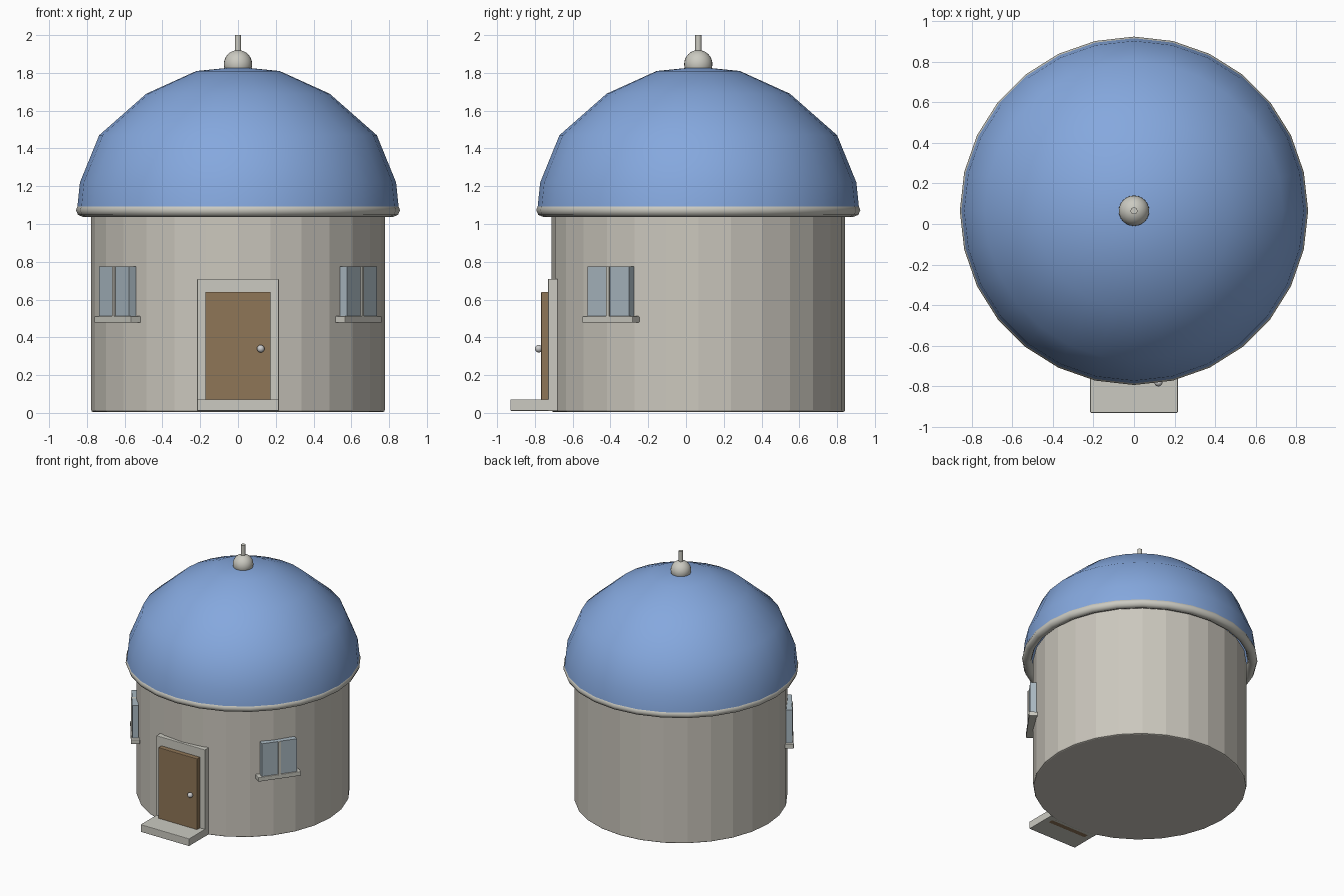
import bpy, bmesh, math
from mathutils import Vector, Matrix

cube = bpy.data.objects.get("Cube")
if cube:
    bpy.data.objects.remove(cube, do_unlink=True)

SIDES = 28
CENTRE = Vector((0, 0.065, 0))


def material(name, r, g, b):
    """Flat material from display values 0-255, converted to linear."""
    rgb = [((c / 255 + 0.055) / 1.055) ** 2.4 for c in (r, g, b)]
    m = bpy.data.materials.new(name)
    m.use_nodes = True
    m.diffuse_color = (*rgb, 1)
    bsdf = m.node_tree.nodes["Principled BSDF"]
    bsdf.inputs["Base Color"].default_value = (*rgb, 1)
    return m


STONE = material("warm stone", 203, 199, 189)
TRIM = material("pale trim", 203, 202, 193)
BLUE = material("dome blue", 133, 168, 222)
WOOD = material("door wood", 143, 118, 87)
GLASS = material("window glass", 170, 185, 194)
METAL = material("knob metal", 205, 205, 205)


def finish(name, bm, mat, smooth=False, bevel=0):
    bmesh.ops.recalc_face_normals(bm, faces=bm.faces)
    for f in bm.faces:
        f.smooth = smooth
    mesh = bpy.data.meshes.new(name)
    bm.to_mesh(mesh)
    bm.free()
    mesh.materials.append(mat)
    ob = bpy.data.objects.new(name, mesh)
    bpy.context.collection.objects.link(ob)
    if bevel:
        mod = ob.modifiers.new("soft_edges", "BEVEL")
        mod.width, mod.segments = bevel, 2
        mod.limit_method = "ANGLE"
    return ob


def box(name, size, loc, mat, turn=0, bevel=0.004):
    bm = bmesh.new()
    m = Matrix.Translation(loc) @ Matrix.Rotation(turn, 4, "Z") @ Matrix.Diagonal((*size, 1))
    bmesh.ops.create_cube(bm, size=1, matrix=m)
    return finish(name, bm, mat, bevel=bevel)


def lathe(name, profile, mat, sides=SIDES, smooth=True, closed=False, bevel=0):
    """Spin a (radius, height) profile round the building's axis."""
    bm = bmesh.new()
    verts = [bm.verts.new(CENTRE + Vector((r, 0, z))) for r, z in profile]
    pairs = list(zip(verts, verts[1:]))
    if closed:
        pairs.append((verts[-1], verts[0]))
    edges = [bm.edges.new(p) for p in pairs]
    bmesh.ops.spin(bm, geom=verts + edges, cent=CENTRE, axis=(0, 0, 1),
                   angle=math.tau, steps=sides)
    bmesh.ops.remove_doubles(bm, verts=bm.verts, dist=0.0005)
    return finish(name, bm, mat, smooth, bevel)


def ball(name, radius, loc, mat):
    bm = bmesh.new()
    bmesh.ops.create_uvsphere(bm, u_segments=24, v_segments=16, radius=radius,
                              matrix=Matrix.Translation(loc))
    return finish(name, bm, mat, smooth=True)


# Round faceted wall
bm = bmesh.new()
bmesh.ops.create_cone(bm, cap_ends=True, segments=SIDES, radius1=0.777, radius2=0.777,
                      depth=1.07, matrix=Matrix.Translation(CENTRE + Vector((0, 0, 0.54))))
finish("wall", bm, STONE, bevel=0.01)

# Dome and the rounded eaves ring
lathe("dome", [(0.852, 1.075), (0.837, 1.22), (0.735, 1.47), (0.485, 1.69),
               (0.22, 1.81), (0, 1.832)], BLUE)
ring = [(0.822 + 0.036 * math.cos(math.tau * i / 8),
         1.074 + 0.036 * math.sin(math.tau * i / 8)) for i in range(8)]
lathe("eaves_ring", ring, TRIM, closed=True)

# Finial: ball with a short rod
ball("finial_ball", 0.075, CENTRE + Vector((0, 0, 1.846)), TRIM)
rod = lathe("finial_rod", [(0, 1.88), (0.017, 1.88), (0.017, 2.0), (0, 2.0)],
            TRIM, sides=16, smooth=False)

# Entrance
box("door_frame", (0.432, 0.05, 0.70), (0, -0.705, 0.36), TRIM)
box("door", (0.345, 0.06, 0.63), (0, -0.737, 0.325), WOOD)
box("door_step", (0.432, 0.245, 0.06), (0, -0.8075, 0.041), TRIM)
ball("door_knob", 0.02, (0.12, -0.78, 0.34), METAL)

# A window with a centre bar and sill on each side of the door
for side, label in ((1, "left"), (-1, "right")):
    angle = math.radians(36)
    out = Vector((side * math.cos(angle), -math.sin(angle), 0))
    turn = side * (math.pi / 2 - angle)

    def place(radius, z):
        return CENTRE + out * radius + Vector((0, 0, z))

    box(label + "_window_glass", (0.27, 0.045, 0.27), place(0.788, 0.64), GLASS, turn, 0)
    box(label + "_window_bar", (0.02, 0.057, 0.27), place(0.79, 0.64), TRIM, turn, 0)
    box(label + "_window_sill", (0.33, 0.065, 0.034), place(0.788, 0.495), TRIM, turn)

# Smooth shading with crisp rims on the rod
bpy.ops.object.select_all(action="DESELECT")
rod.select_set(True)
bpy.context.view_layer.objects.active = rod
bpy.ops.object.shade_smooth_by_angle(angle=math.radians(40))
